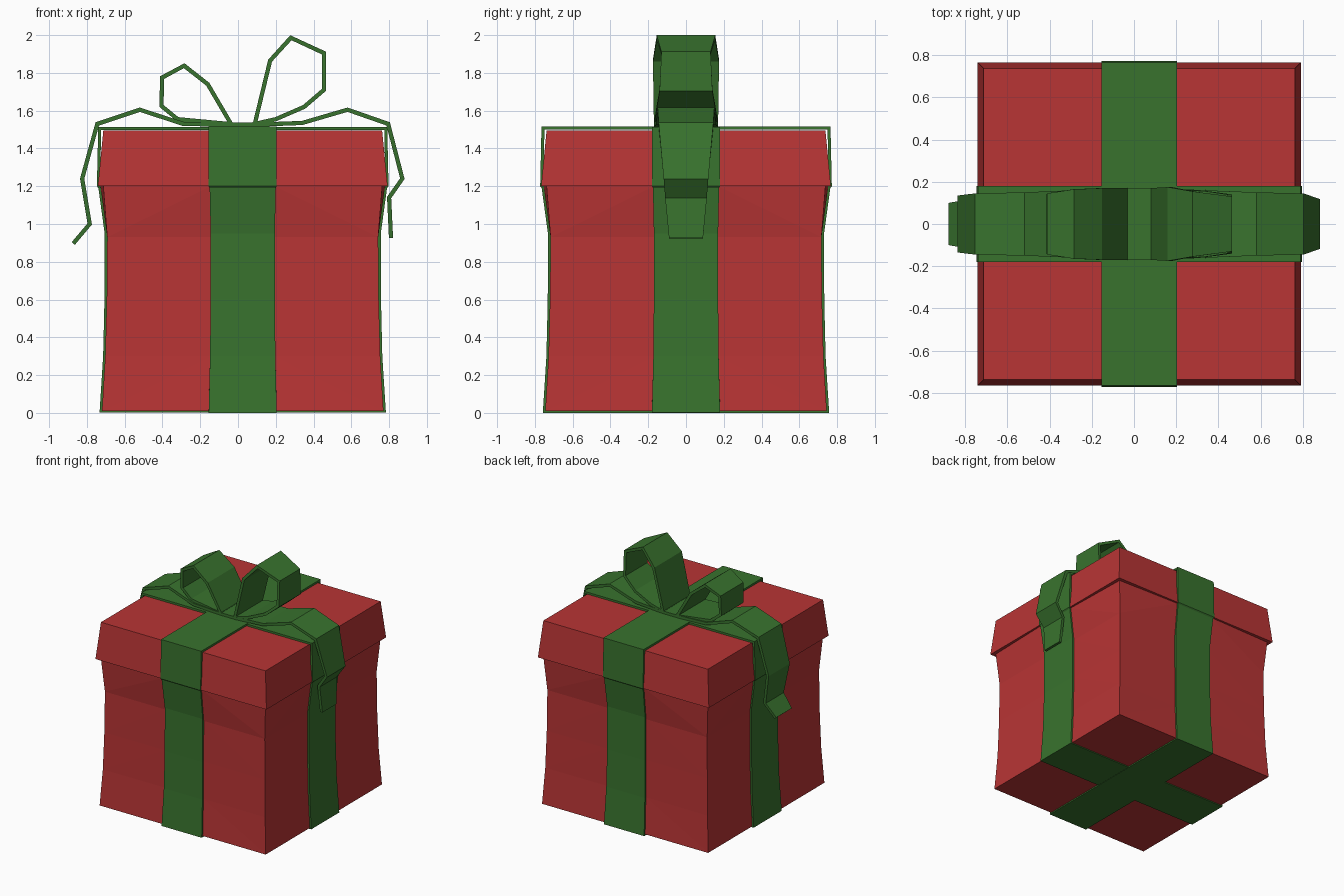
import bpy

if "Cube" in bpy.data.objects:
    bpy.data.objects.remove(bpy.data.objects["Cube"])

CX = 0.025  # box centre in x


def material(name, rgb):
    m = bpy.data.materials.new(name)
    m.diffuse_color = (*rgb, 1)
    m.use_nodes = True
    m.node_tree.nodes["Principled BSDF"].inputs["Base Color"].default_value = m.diffuse_color
    return m


RED = material("red_paper", (0.48, 0.035, 0.035))
GREEN = material("green_ribbon", (0.04, 0.17, 0.027))


def add(name, verts, faces, mat, x=0.0):
    me = bpy.data.meshes.new(name)
    me.from_pydata(verts, [], faces)
    me.materials.append(mat)
    ob = bpy.data.objects.new(name, me)
    ob.location.x = x
    bpy.context.collection.objects.link(ob)
    return ob


def box_loft(name, sections):
    """Square sections (z, corner half width, mid-side half width), 3 points per side."""
    verts, faces, e = [], [], 0.17
    for z, k, c in sections:
        for cs, sn in ((1, 0), (0, 1), (-1, 0), (0, -1)):
            for x, y in ((-k, -k), (-e, -c), (e, -c)):
                verts.append((x * cs - y * sn, x * sn + y * cs, z))
    for s in range(len(sections) - 1):
        for i in range(12):
            a, b = s * 12 + i, s * 12 + (i + 1) % 12
            p, q = a + 12, b + 12
            if i % 3 == 2:          # diagonals run from the corners up to the ribbon
                faces += [(a, b, p), (b, q, p)]
            else:
                faces += [(a, b, q), (a, q, p)]
    n = len(verts)
    faces += [tuple(range(11, -1, -1)), tuple(range(n - 12, n))]
    return add(name, verts, faces, RED, CX)


def strip(name, pts, closed=False, thick=0.022, offset=0.0, x=0.0):
    """Ribbon along points (x, z, half width), thickened with solidify."""
    verts = [(px, s * w, z) for px, z, w in pts for s in (-1, 1)]
    n = len(pts)
    faces = []
    for i in range(n if closed else n - 1):
        a, b = 2 * i, 2 * ((i + 1) % n)
        faces.append((a, b, b + 1, a + 1))
    ob = add(name, verts, faces, GREEN, x)
    m = ob.modifiers.new("thickness", "SOLIDIFY")
    m.thickness, m.offset, m.use_even_offset = thick, offset, True
    return ob


# Box body, pinched in the middle and flared under the lid
box_loft("box_body", [(0.01, 0.745, 0.745), (0.3, 0.728, 0.725), (0.6, 0.72, 0.718),
                      (0.93, 0.717, 0.717), (1.2, 0.738, 0.753)])

# Lid with overhanging rim
box_loft("box_lid", [(1.22, 0.72, 0.72), (1.2, 0.735, 0.735),
                     (1.2, 0.767, 0.767), (1.495, 0.738, 0.738)])

# Two ribbons wrapped around the box, clockwise closed loops
half = [(0.765, 1.515, 0.18), (0.772, 1.2, 0.18), (0.764, 1.19, 0.175), (0.731, 0.95, 0.17),
        (0.732, 0.6, 0.17), (0.739, 0.3, 0.173), (0.758, 0.0, 0.18)]
wrap = half + [(-x, z, w) for x, z, w in reversed(half)]
strip("ribbon_side_to_side", [(x, z + (0.002 if z < 0.1 else -0.002 if z > 1.5 else 0), w)
                              for x, z, w in wrap], True, 0.016, -1, CX)
strip("ribbon_front_to_back", wrap, True, 0.016, -1, CX).rotation_euler.z = 1.5707963

# Bow loops
strip("bow_loop_left", [(-0.04, 1.535, 0.17), (-0.16, 1.74, 0.17), (-0.285, 1.838, 0.165),
                        (-0.402, 1.775, 0.145), (-0.405, 1.625, 0.14), (-0.32, 1.555, 0.145),
                        (-0.03, 1.528, 0.17)])
strip("bow_loop_right", [(0.09, 1.535, 0.17), (0.17, 1.865, 0.175), (0.28, 1.986, 0.155),
                         (0.455, 1.905, 0.13), (0.455, 1.71, 0.14), (0.35, 1.62, 0.155),
                         (0.2, 1.555, 0.165), (0.08, 1.528, 0.17)])

# Tails: one ribbon through the knot, hanging over both sides
strip("bow_tails", [(-0.872, 0.897, 0.1), (-0.785, 1.0, 0.115), (-0.825, 1.24, 0.135),
                    (-0.745, 1.53, 0.145), (-0.52, 1.605, 0.15), (-0.29, 1.53, 0.16),
                    (-0.05, 1.526, 0.17), (0.1, 1.526, 0.17), (0.34, 1.535, 0.16),
                    (0.58, 1.605, 0.15), (0.795, 1.53, 0.145), (0.87, 1.24, 0.118),
                    (0.8, 1.14, 0.11), (0.81, 0.925, 0.09)])
